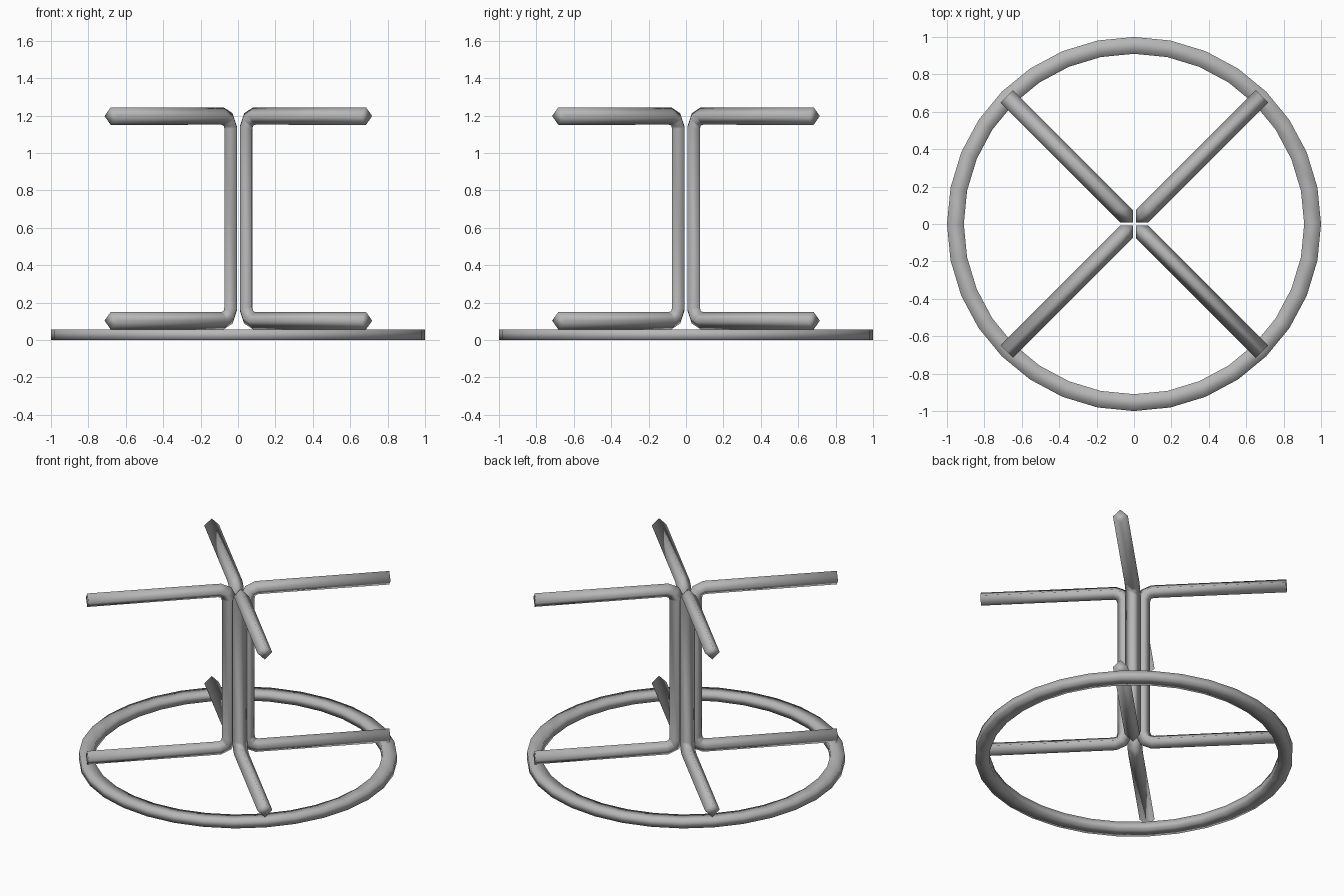
import bpy
import bmesh
from math import cos, sin, pi
from mathutils import Vector

if "Cube" in bpy.data.objects:
    bpy.data.objects.remove(bpy.data.objects["Cube"])

# Darker grey metal
grey = bpy.data.materials.new("grey_metal")
grey.diffuse_color = (0.47, 0.47, 0.47, 1)
grey.use_nodes = True
grey.node_tree.nodes["Principled BSDF"].inputs["Base Color"].default_value = grey.diffuse_color


def finish(name, bm):
    bmesh.ops.recalc_face_normals(bm, faces=bm.faces)
    for f in bm.faces:
        f.smooth = True
    mesh = bpy.data.meshes.new(name)
    bm.to_mesh(mesh)
    bm.free()
    mesh.materials.append(grey)
    obj = bpy.data.objects.new(name, mesh)
    bpy.context.collection.objects.link(obj)


def bridge(bm, a, b):
    n = len(a)
    for i in range(n):
        bm.faces.new((a[i], a[(i + 1) % n], b[(i + 1) % n], b[i]))


# Base ring: flat rectangular section, softly shaded
bm = bmesh.new()
section = [(0.91, 0), (1, 0), (1, 0.055), (0.91, 0.055)]
SEGMENTS = 32
loops = []
for i in range(SEGMENTS):
    a = 2 * pi * i / SEGMENTS
    loops.append([bm.verts.new((r * cos(a), r * sin(a), z)) for r, z in section])
for i in range(SEGMENTS):
    bridge(bm, loops[i], loops[(i + 1) % SEGMENTS])
finish("base_ring", bm)

# Bent bars: C-shaped path (radius, height) swept with a diamond section
lower = [(0.965, 0.103), (0.12, 0.103), (0.077, 0.121), (0.058, 0.165)]
path = lower + [(r, 1.3 - z) for r, z in reversed(lower)]
HALF = 0.047


def bent_bar(name, angle):
    bm = bmesh.new()
    out = Vector((cos(angle), sin(angle), 0))
    side = Vector((-sin(angle), cos(angle), 0))
    up = Vector((0, 0, 1))
    points = [out * r + up * z + Vector((0.002, 0, 0)) for r, z in path]
    rings = []
    for i, p in enumerate(points):
        d_in = (p - points[i - 1]).normalized() if i > 0 else Vector()
        d_out = (points[i + 1] - p).normalized() if i < len(points) - 1 else Vector()
        normal = (d_in + d_out).normalized().cross(side)
        rings.append([bm.verts.new(p + o * HALF)
                      for o in (normal, side, -normal, -side)])
    for a, b in zip(rings, rings[1:]):
        bridge(bm, a, b)
    # End caps share the edge vertices, so the ends shade softly
    bm.faces.new(rings[0])
    bm.faces.new(rings[-1])
    finish(name, bm)


for k, corner in enumerate(("back_right", "back_left", "front_left", "front_right")):
    bent_bar("bent_bar_" + corner, pi / 4 + k * pi / 2)
